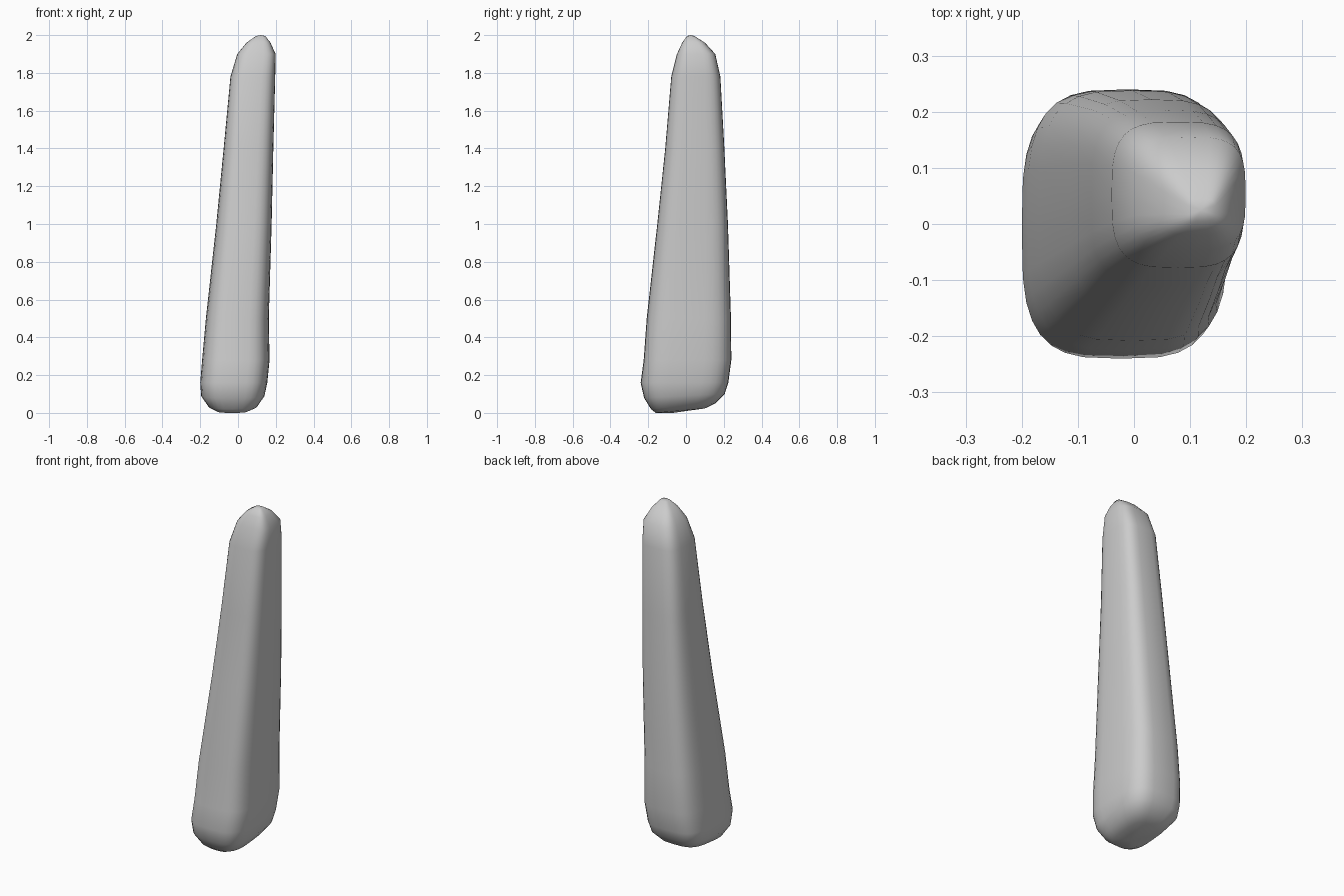
import bpy, bmesh, math

if "Cube" in bpy.data.objects:
    bpy.data.objects.remove(bpy.data.objects["Cube"])

# Cross-sections of the leaning stone: z, x min, x max, y min, y max, slope along y
SECTIONS = [
    (0.012, -0.11, 0.05, -0.16, 0.10, 0.09),
    (0.035, -0.155, 0.10, -0.185, 0.155, 0.09),
    (0.09, -0.195, 0.14, -0.222, 0.205, 0.05),
    (0.16, -0.20, 0.155, -0.24, 0.224, 0),
    (0.28, -0.19, 0.167, -0.224, 0.24, 0),
    (0.50, -0.17, 0.163, -0.208, 0.238, 0),
    (1.00, -0.115, 0.178, -0.152, 0.222, 0),
    (1.40, -0.076, 0.187, -0.11, 0.203, 0),
    (1.78, -0.04, 0.197, -0.078, 0.182, 0),
    (1.90, -0.004, 0.199, -0.048, 0.155, 0),
    (1.96, 0.045, 0.172, -0.02, 0.10, 0),
    (1.995, 0.095, 0.145, 0.005, 0.045, 0),
]
SIDES = 32
POWER = 2 / 3.4  # rounded-square corner softness


def rounded(v):
    return math.copysign(abs(v) ** POWER, v)


def ring(bm, z, x0, x1, y0, y1, slope):
    verts = []
    for i in range(SIDES):
        a = 2 * math.pi * i / SIDES
        x = (x0 + x1) / 2 + (x1 - x0) / 2 * rounded(math.cos(a))
        dy = (y1 - y0) / 2 * rounded(math.sin(a))
        verts.append(bm.verts.new((x, (y0 + y1) / 2 + dy, z + slope * dy)))
    return verts


def cap(bm, loop, centre):
    c = bm.verts.new(centre)
    for i in range(SIDES):
        bm.faces.new((loop[i], loop[(i + 1) % SIDES], c))


# Standing stone lofted through the sections, closed at both ends
bm = bmesh.new()
rings = [ring(bm, *s) for s in SECTIONS]
for a, b in zip(rings, rings[1:]):
    for i in range(SIDES):
        j = (i + 1) % SIDES
        bm.faces.new((a[i], a[j], b[j], b[i]))
cap(bm, rings[0], (-0.04, -0.07, 0.0))
cap(bm, rings[-1], (0.12, 0.025, 2.0))
bmesh.ops.recalc_face_normals(bm, faces=bm.faces)
for f in bm.faces:
    f.smooth = True

mesh = bpy.data.meshes.new("standing_stone")
bm.to_mesh(mesh)
bm.free()
stone = bpy.data.objects.new("standing_stone", mesh)
bpy.context.collection.objects.link(stone)
